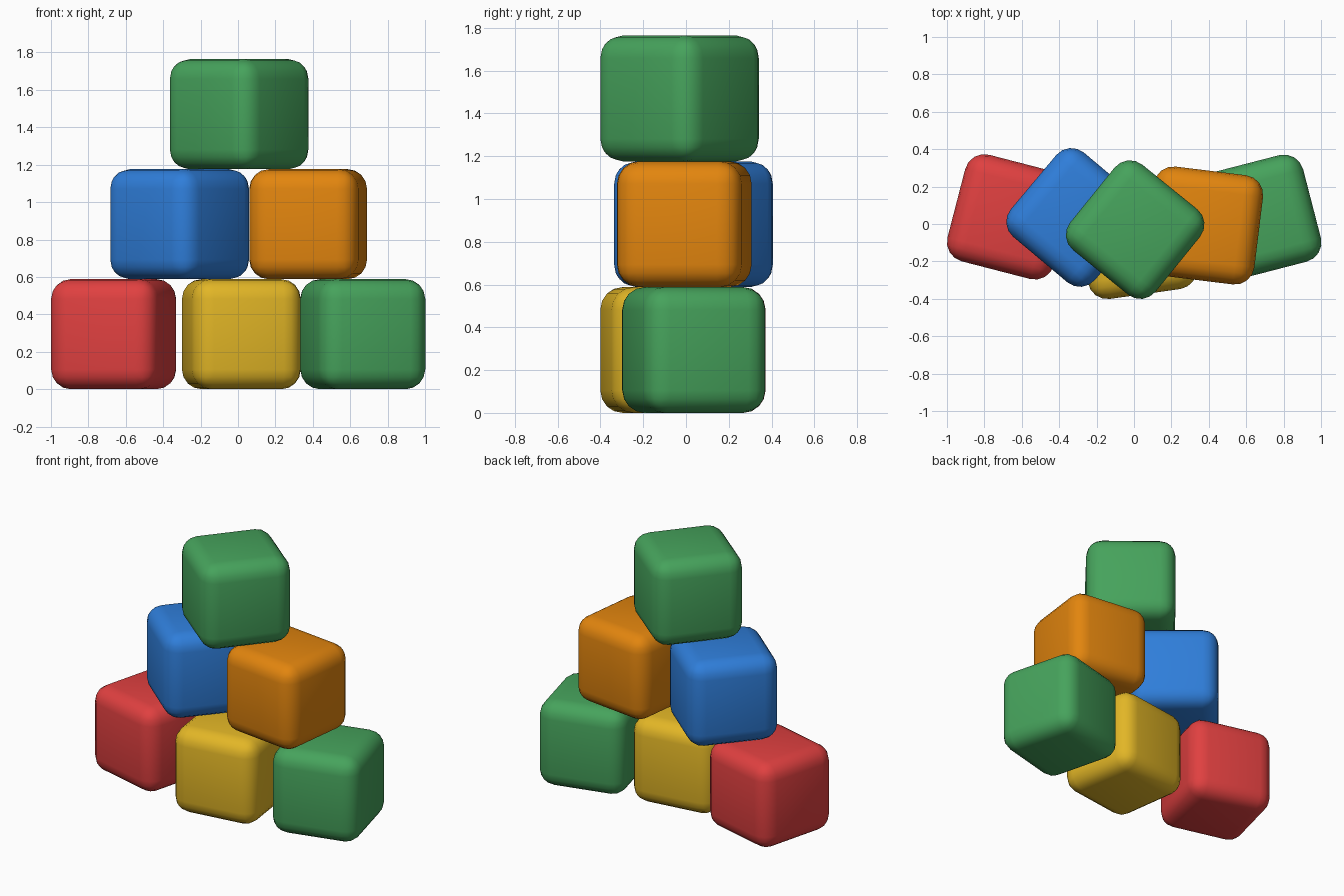
import bpy, math

if "Cube" in bpy.data.objects:
    bpy.data.objects.remove(bpy.data.objects["Cube"])

SIZE, RADIUS = 0.588, 0.105


def make_material(name, rgb):
    """Flat colour from sRGB bytes, stored as linear."""
    def lin(v):
        v /= 255
        return v / 12.92 if v <= 0.04045 else ((v + 0.055) / 1.055) ** 2.4
    mat = bpy.data.materials.new(name)
    mat.diffuse_color = (*[lin(v) for v in rgb], 1)
    mat.use_nodes = True
    mat.node_tree.nodes["Principled BSDF"].inputs["Base Color"].default_value = mat.diffuse_color
    return mat


red = make_material("red", (224, 64, 64))
blue = make_material("blue", (47, 126, 218))
green = make_material("green", (70, 163, 92))
orange = make_material("orange", (226, 133, 14))
yellow = make_material("yellow", (226, 182, 38))


def make_block(name, x, y, layer, turn, mat):
    """Rounded cube resting on the given layer, turned about z."""
    bpy.ops.mesh.primitive_cube_add(
        size=SIZE, location=(x, y, SIZE * (layer + 0.5)),
        rotation=(0, 0, math.radians(turn)))
    ob = bpy.context.object
    ob.name = name
    ob.data.materials.append(mat)
    bevel = ob.modifiers.new("rounded_edges", 'BEVEL')
    bevel.width = RADIUS
    bevel.segments = 4
    bpy.ops.object.shade_smooth()


# bottom row
make_block("bottom_left_block", -0.665, 0.038, 0, -14.5, red)
make_block("bottom_middle_block", 0.018, -0.083, 0, 8, yellow)
make_block("bottom_right_block", 0.667, 0.036, 0, 14.5, green)
# middle row
make_block("middle_left_block", -0.312, 0.035, 1, 50, blue)
make_block("middle_right_block", 0.375, -0.008, 1, -7, orange)
# top
make_block("top_block", 0.006, -0.030, 2, 51, green)
